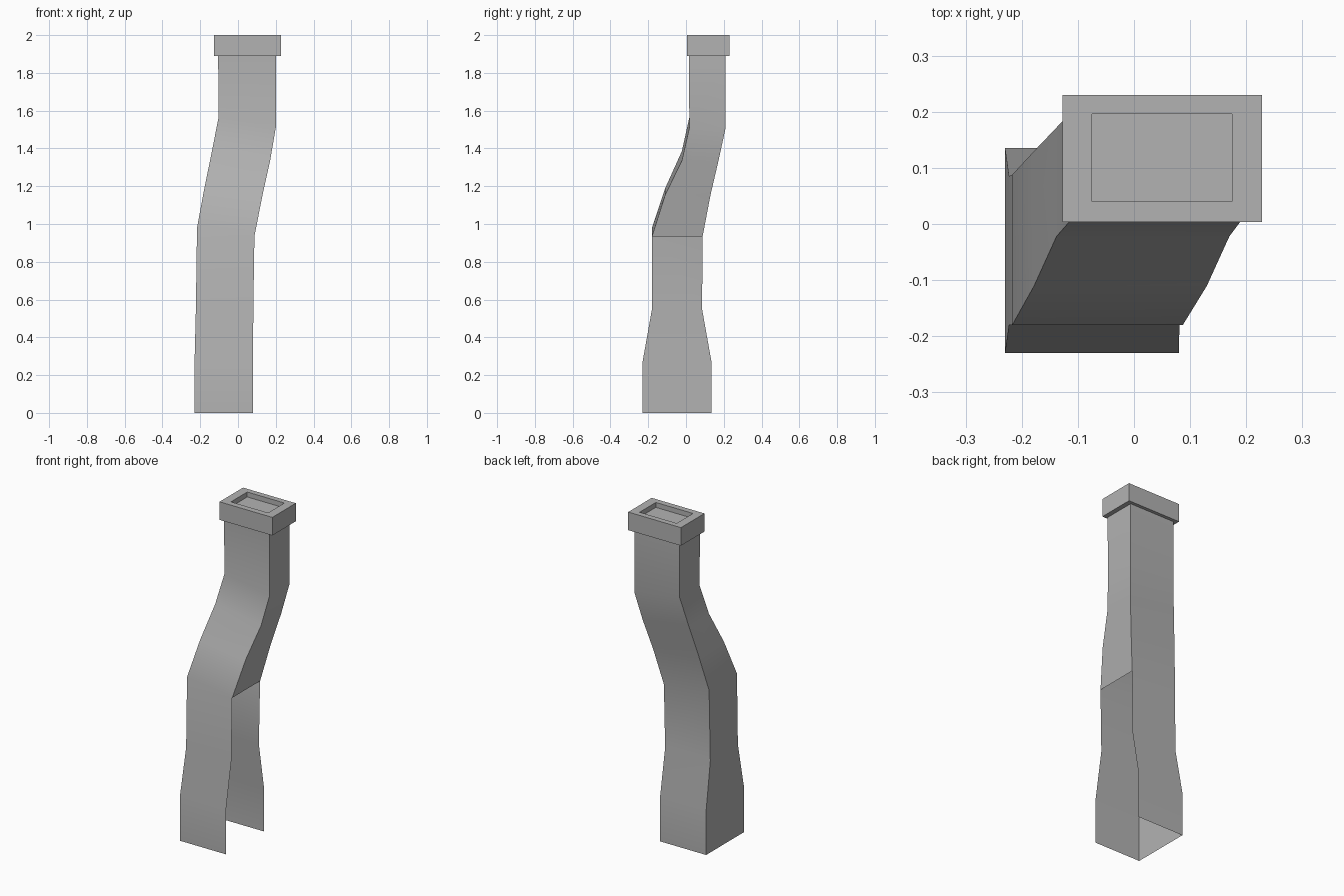
import bpy, bmesh, math

cube = bpy.data.objects.get("Cube")
if cube:
    bpy.data.objects.remove(cube)

grey = bpy.data.materials.new("flat_grey")
grey.use_nodes = True
colour = (0.45, 0.45, 0.45, 1)
grey.diffuse_color = colour
grey.node_tree.nodes["Principled BSDF"].inputs["Base Color"].default_value = colour


def make_object(name, bm):
    mesh = bpy.data.meshes.new(name)
    bm.to_mesh(mesh)
    bm.free()
    mesh.materials.append(grey)
    obj = bpy.data.objects.new(name, mesh)
    bpy.context.collection.objects.link(obj)
    bpy.ops.object.select_all(action="DESELECT")
    obj.select_set(True)
    bpy.context.view_layer.objects.active = obj
    bpy.ops.object.shade_smooth_by_angle(angle=math.radians(35))
    return obj


# Bent rectangular shaft, each section: x min, x max, y front, y back, z at x min, z at x max
sections = [
    (-.23, .08, -.23, .135, 0, 0),
    (-.23, .08, -.23, .135, .27, .27),
    (-.223, .081, -.18, .085, .55, .55),
    (-.217, .087, -.18, .088, .98, .935),
    (-.178, .13, -.11, .13, 1.19, 1.155),
    (-.138, .17, -.022, .172, 1.385, 1.335),
    (-.103, .2, .018, .21, 1.565, 1.51),
    (-.105, .2, .015, .21, 1.89, 1.89),
]
OPEN_LEVELS = 3      # lowest spans with no wall on the +x side
bm = bmesh.new()
rings = [[bm.verts.new(p) for p in ((x0, f, z0), (x1, f, z1), (x1, b, z1), (x0, b, z0))]
         for x0, x1, f, b, z0, z1 in sections]
for level, (low, high) in enumerate(zip(rings, rings[1:])):
    for i in range(4):
        if i == 1 and level < OPEN_LEVELS:
            continue
        j = (i + 1) % 4
        bm.faces.new((low[i], low[j], high[j], high[i]))
make_object("bent_shaft", bm)

# Cap block with a shallow recess in its top
bm = bmesh.new()


def rectangle(x0, x1, y0, y1, z):
    return [bm.verts.new(p) for p in ((x0, y0, z), (x1, y0, z), (x1, y1, z), (x0, y1, z))]


loops = [rectangle(-.127, .228, .004, .23, 1.89),
         rectangle(-.127, .228, .004, .23, 2),
         rectangle(-.075, .175, .04, .196, 2),
         rectangle(-.075, .175, .04, .196, 1.97)]
for low, high in zip(loops, loops[1:]):
    for i in range(4):
        j = (i + 1) % 4
        bm.faces.new((low[i], low[j], high[j], high[i]))
bm.faces.new(loops[-1])
bm.faces.new(loops[0][::-1])
make_object("cap", bm)
